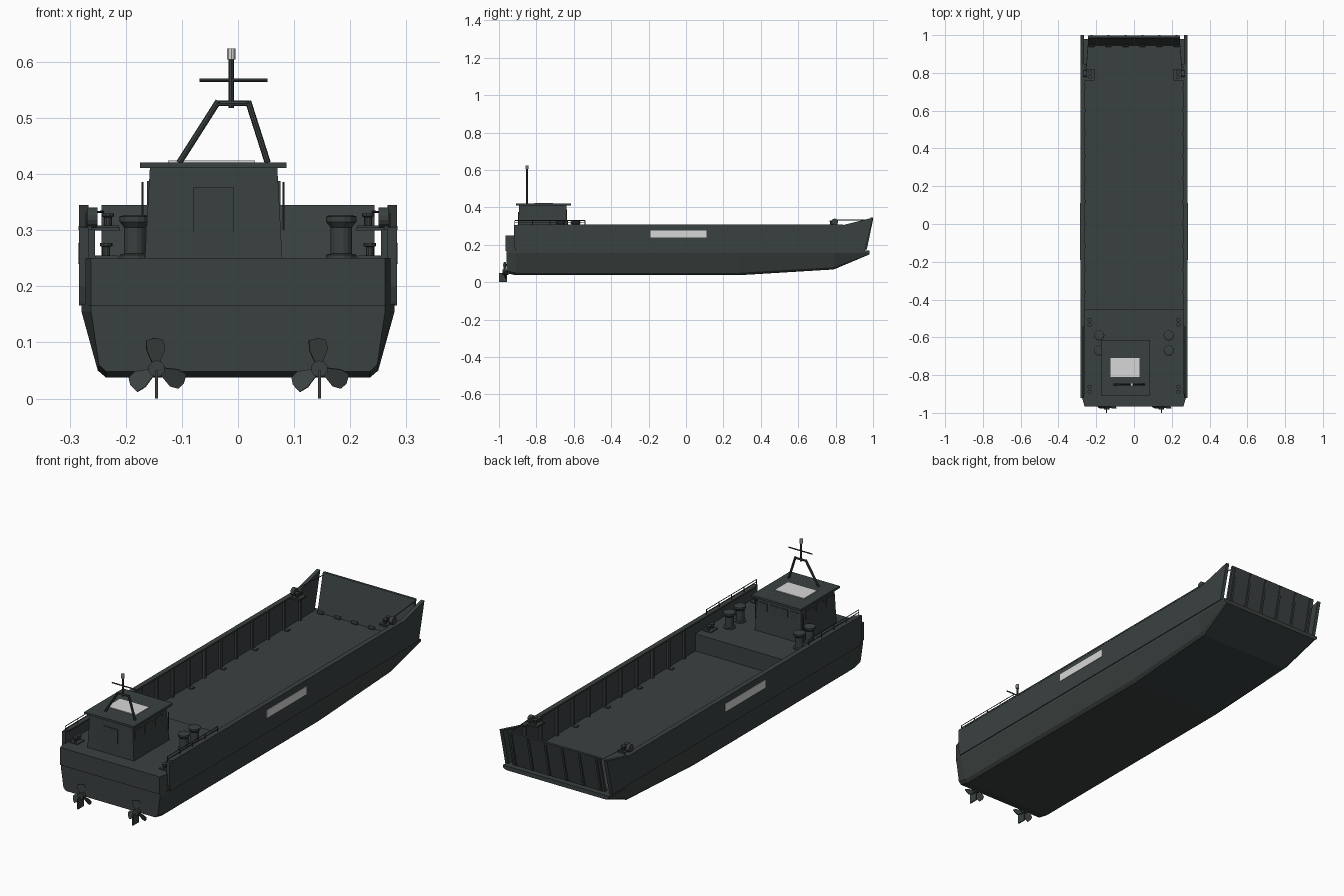
import bpy, bmesh, math
from mathutils import Vector, Matrix


def material(name, col):
    m = bpy.data.materials.new(name)
    m.diffuse_color = (*col, 1)
    return m


GREY = material("dark_grey_green", (0.042, 0.052, 0.051))
WHITE = material("light_grey", (0.68, 0.68, 0.68))


def finish(name, bm, mat=GREY):
    bmesh.ops.recalc_face_normals(bm, faces=bm.faces)
    me = bpy.data.meshes.new(name)
    bm.to_mesh(me)
    bm.free()
    me.materials.append(mat)
    ob = bpy.data.objects.new(name, me)
    bpy.context.collection.objects.link(ob)
    return ob


def loft(name, rings, mat=GREY):
    """Skin closed rings of equal length and cap both ends."""
    bm = bmesh.new()
    vs = [[bm.verts.new(p) for p in r] for r in rings]
    n = len(vs[0])
    for a, b in zip(vs, vs[1:]):
        for i in range(n):
            j = (i + 1) % n
            bm.faces.new((a[i], a[j], b[j], b[i]))
    bm.faces.new(vs[0])
    bm.faces.new(vs[-1])
    return finish(name, bm, mat)


def rect(x0, x1, y0, y1, z):
    return [(x0, y0, z), (x1, y0, z), (x1, y1, z), (x0, y1, z)]


def box(name, x0, x1, y0, y1, z0, z1, mat=GREY):
    return loft(name, [rect(x0, x1, y0, y1, z0), rect(x0, x1, y0, y1, z1)], mat)


def side_profile(name, yz, x0, x1):
    return loft(name, [[(x, y, z) for y, z in yz] for x in (x0, x1)])


def rod(name, p, q, r, sides=8, mat=GREY):
    p, q = Vector(p), Vector(q)
    d = q - p
    bm = bmesh.new()
    bmesh.ops.create_cone(bm, cap_ends=True, segments=sides, radius1=r, radius2=r, depth=d.length)
    bm.transform(Matrix.Translation((p + q) / 2) @ d.to_track_quat('Z', 'Y').to_matrix().to_4x4())
    return finish(name, bm, mat)


def turned(name, x, y, prof, sides=14):
    """Stack of (radius, height) circles."""
    ring = [2 * math.pi * i / sides for i in range(sides)]
    return loft(name, [[(x + r * math.cos(a), y + r * math.sin(a), z) for a in ring] for r, z in prof])


# hull: (y, bottom half width, bilge half width, top half width, bottom z, bilge z, knuckle z)
stations = [(-0.96, 0.235, 0.248, 0.262, 0.048, 0.06, 0.155),
            (-0.91, 0.235, 0.25, 0.279, 0.037, 0.05, 0.155),
            (0.28, 0.235, 0.25, 0.279, 0.037, 0.05, 0.155),
            (0.79, 0.24, 0.253, 0.279, 0.068, 0.08, 0.155),
            (0.98, 0.262, 0.27, 0.279, 0.148, 0.152, 0.158)]
rings = []
for y, a, b, c, z0, z1, z2 in stations:
    half = [(a, z0), (b, z1), (c, z2), (c, 0.168)]
    rings.append([(x, y, z) for x, z in half] + [(-x, y, z) for x, z in reversed(half)])
loft("hull", rings)

# raised aft deck with chamfered stern corners
deck = [(-0.262, -0.965), (0.262, -0.965), (0.272, -0.93), (0.272, -0.45), (-0.272, -0.45), (-0.272, -0.93)]
loft("aft_deck", [[(x, y, z) for x, y in deck] for z in (0.166, 0.25)])

# bow ramp, its stiffeners and hinges
side_profile("bow_ramp", [(0.945, 0.17), (0.957, 0.17), (0.998, 0.345), (0.986, 0.345)], -0.243, 0.243)
for i in range(6):
    x = -0.225 + 0.09 * i
    side_profile("ramp_rib", [(0.955, 0.172), (0.967, 0.175), (1.0, 0.335), (0.994, 0.343)], x - 0.005, x + 0.005)
    rod("ramp_hinge", (x - 0.015, 0.945, 0.172), (x + 0.015, 0.945, 0.172), 0.009)

VENT = [(0.027, 0.25), (0.027, 0.256), (0.019, 0.258), (0.019, 0.305), (0.027, 0.315), (0.027, 0.324), (0.02, 0.327)]


def bollard(x, y, z):
    box("bollard_base", x - 0.02, x + 0.02, y - 0.026, y + 0.026, z, z + 0.005)
    for dy in (-0.013, 0.013):
        turned("bollard", x, y + dy, [(0.007, z), (0.007, z + 0.02), (0.011, z + 0.022), (0.011, z + 0.027)], 10)


for s in (1, -1):
    # bulwark wall, rising at the bow
    wall = [(-0.91, 0.166), (-0.92, 0.2), (-0.92, 0.305), (0.84, 0.305), (1.0, 0.345), (0.957, 0.168)]
    side_profile("bulwark", wall, s * 0.266, s * 0.283)
    box("bulwark_cap", s * 0.26, s * 0.284, -0.9, 0.84, 0.3, 0.307)
    # inner wall ribs and deck lashing points
    for i in range(11):
        y = -0.36 + 0.12 * i
        box("wall_rib", s * 0.255, s * 0.268, y - 0.006, y + 0.006, 0.167, 0.301)
        if i % 2:
            box("lashing_point", s * 0.235, s * 0.255, y - 0.01, y + 0.01, 0.167, 0.173)
    # white side panel
    box("side_panel", s * 0.281, s * 0.285, -0.19, 0.11, 0.24, 0.277, WHITE)
    # aft guard rail
    for z in (0.318, 0.33):
        rod("guard_rail", (s * 0.27, -0.915, z), (s * 0.27, -0.54, z), 0.0018, 6)
    for i in range(5):
        y = -0.915 + 0.09375 * i
        rod("rail_post", (s * 0.27, y, 0.3), (s * 0.27, y, 0.331), 0.002, 6)
    # vents and bollards
    for y in (-0.59, -0.67):
        turned("mushroom_vent", s * 0.184, y, VENT)
    bollard(s * 0.235, -0.52, 0.25)
    bollard(s * 0.235, -0.875, 0.25)
    # bow shelf with bollard, winch and ramp cable
    side_profile("bow_shelf", [(0.76, 0.299), (0.82, 0.299), (0.82, 0.305), (0.76, 0.305)], s * 0.21, s * 0.27)
    bollard(s * 0.232, 0.79, 0.303)
    rod("ramp_winch", (s * 0.25, 0.795, 0.322), (s * 0.268, 0.795, 0.322), 0.018, 14)
    rod("ramp_cable", (s * 0.255, 0.8, 0.332), (s * 0.24, 0.985, 0.333), 0.002, 6)
    # propeller, shaft and rudder
    px, pz = s * 0.145, 0.053
    rod("propeller_hub", (px, -0.982, pz), (px, -0.95, pz), 0.015, 10)
    for k in range(3):
        bm = bmesh.new()
        outline = [(-0.006, 0.008), (0.006, 0.008), (0.02, 0.035), (0.017, 0.05), (0.004, 0.055), (-0.015, 0.052),
                   (-0.016, 0.035)]
        f = bm.faces.new([bm.verts.new((u, 0, v)) for u, v in outline])
        r = bmesh.ops.extrude_face_region(bm, geom=[f])
        bmesh.ops.translate(bm, vec=(0, 0.003, 0), verts=[v for v in r["geom"] if isinstance(v, bmesh.types.BMVert)])
        bm.transform(Matrix.Translation((px, -0.971, pz)) @ Matrix.Rotation(k * 2.0944 - 0.08, 4, 'Y')
                     @ Matrix.Rotation(0.4, 4, 'Z'))
        finish("propeller_blade", bm)
    box("rudder", px - 0.0025, px + 0.0025, -1.0, -0.957, 0.0, 0.05)

# wheelhouse with sloping walls and flat roof
loft("wheelhouse", [rect(-0.166, 0.079, -0.897, -0.63, 0.249), rect(-0.157, 0.07, -0.893, -0.64, 0.412)])
box("wheelhouse_roof", -0.175, 0.086, -0.908, -0.615, 0.411, 0.421)
box("roof_panel", -0.125, 0.03, -0.81, -0.71, 0.419, 0.424, WHITE)
box("door", -0.08, -0.007, -0.8985, -0.892, 0.257, 0.376)
for y in (-0.855, -0.78, -0.7):
    box("side_window", 0.069, 0.0755, y - 0.028, y + 0.028, 0.345, 0.388)
    box("side_window", -0.1625, -0.156, y - 0.028, y + 0.028, 0.345, 0.388)
for i in range(4):
    x = -0.125 + 0.054 * i
    box("forward_window", x - 0.02, x + 0.02, -0.642, -0.635, 0.345, 0.388)
for x in (-0.17, 0.081):
    rod("grab_rail", (x, -0.64, 0.3), (x, -0.64, 0.386), 0.0018, 6)

# mast frame, yard and lamp
Y = -0.85
rod("mast_leg", (-0.105, Y, 0.42), (-0.035, Y, 0.53), 0.0055)
rod("mast_leg", (0.053, Y, 0.42), (0.018, Y, 0.53), 0.0055)
rod("mast_bridge", (-0.036, Y, 0.526), (0.02, Y, 0.526), 0.005)
rod("mast_pole", (-0.012, Y, 0.518), (-0.012, Y, 0.605), 0.0045)
rod("mast_yard", (-0.069, Y, 0.567), (0.053, Y, 0.567), 0.003)
rod("mast_lamp", (-0.012, Y, 0.604), (-0.012, Y, 0.624), 0.008, 10, WHITE)
